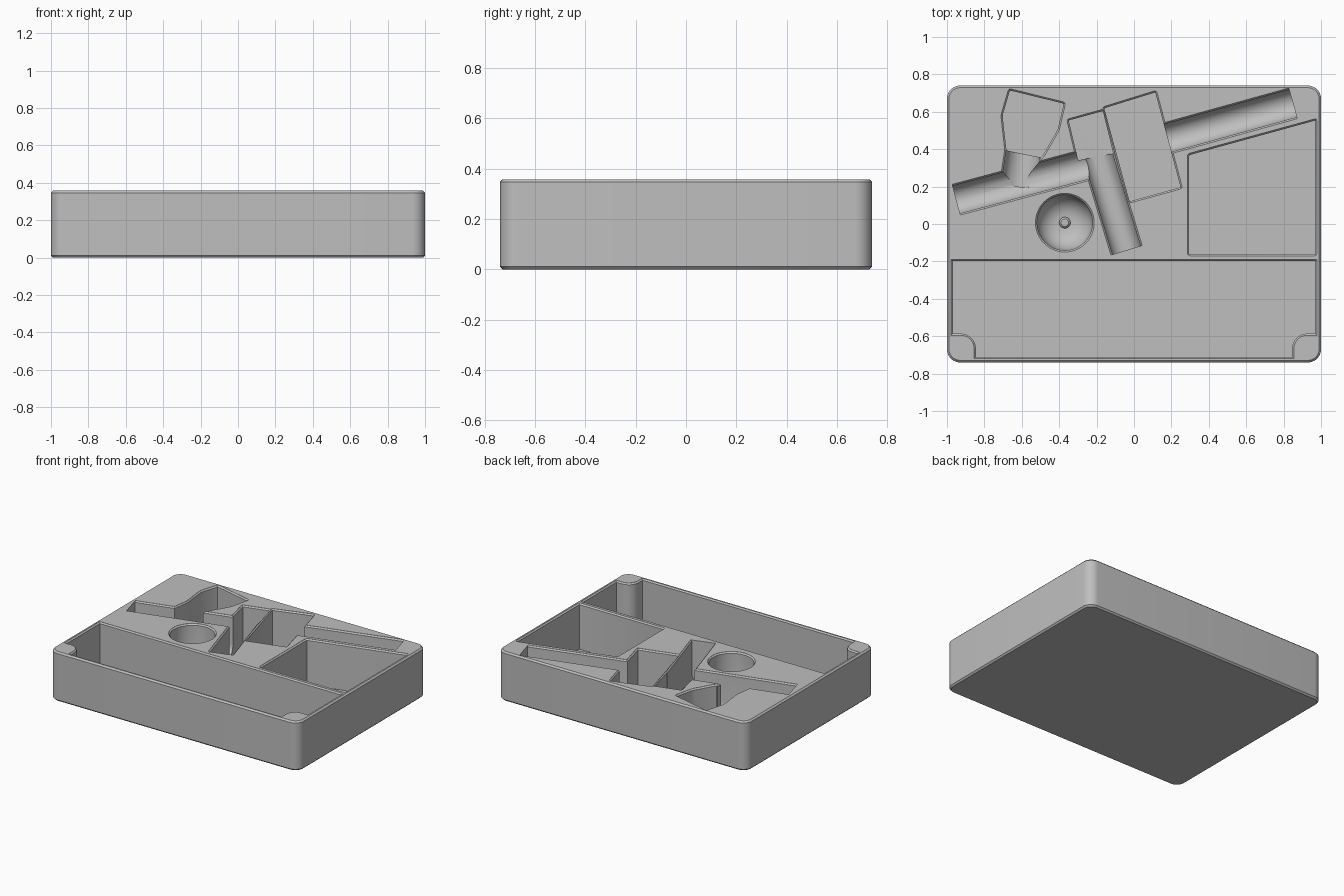
import bpy, bmesh
from math import cos, sin, pi
from mathutils import Vector

cube = bpy.data.objects.get("Cube")
if cube:
    bpy.data.objects.remove(cube, do_unlink=True)

TOP = 0.358
FLOOR = 0.025
ABOVE = TOP + 0.05
MOUTH = TOP - 0.001
CHAMFER = 0.009

grey = bpy.data.materials.new("plain grey")
grey.use_nodes = True
colour = (0.52, 0.52, 0.52, 1)
grey.diffuse_color = colour
grey.node_tree.nodes["Principled BSDF"].inputs["Base Color"].default_value = colour


def finish(bm, name):
    bmesh.ops.recalc_face_normals(bm, faces=bm.faces[:])
    mesh = bpy.data.meshes.new(name)
    bm.to_mesh(mesh)
    bm.free()
    mesh.materials.append(grey)
    obj = bpy.data.objects.new(name, mesh)
    bpy.context.collection.objects.link(obj)
    return obj


def extrude(bm, face, vec):
    """Extrude a face, keeping the start face, and return the new end face."""
    res = bmesh.ops.extrude_face_region(bm, geom=[face])["geom"]
    bmesh.ops.translate(bm, vec=vec, verts=[v for v in res if isinstance(v, bmesh.types.BMVert)])
    return next(f for f in res if isinstance(f, bmesh.types.BMFace))


def rounded(outline, size=0.014):
    """Replace each corner of an outline with a short curve."""
    pts = [Vector(p) for p in outline]
    result = []
    for i, p in enumerate(pts):
        a = p + (pts[i - 1] - p).normalized() * size
        b = p + (pts[(i + 1) % len(pts)] - p).normalized() * size
        result += [a, (a + 2 * p + b) / 4, b]
    return result


def pocket(name, outline, floor=FLOOR):
    """Flat-floored cutter with a chamfered mouth."""
    bm = bmesh.new()
    face = bm.faces.new([bm.verts.new((x, y, ABOVE)) for x, y in outline])
    face = extrude(bm, face, Vector((0, 0, MOUTH - ABOVE)))
    bmesh.ops.recalc_face_normals(bm, faces=bm.faces[:])
    bmesh.ops.inset_region(bm, faces=[face], thickness=CHAMFER, use_even_offset=True)
    for v in face.verts:
        v.co.z = MOUTH - CHAMFER
    extrude(bm, face, Vector((0, 0, floor - MOUTH + CHAMFER)))
    bm.faces.remove(face)
    return finish(bm, name)


def trough(name, start, end, width, bottom, steps=16):
    """Round-bottomed channel cutter between two points, flared at the mouth."""
    a = Vector((*start, 0))
    b = Vector((*end, 0))
    side = (b - a).normalized().cross(Vector((0, 0, 1)))
    r = width / 2 - CHAMFER
    flare = [(width / 2, ABOVE), (width / 2, MOUTH), (r, MOUTH - CHAMFER)]
    section = [(-w, z) for w, z in flare]
    section += [(-r * cos(pi * i / steps), bottom + r - r * sin(pi * i / steps))
                for i in range(steps + 1)]
    section += flare[::-1]
    bm = bmesh.new()
    face = bm.faces.new([bm.verts.new(a + side * w + Vector((0, 0, z))) for w, z in section])
    extrude(bm, face, b - a)
    return finish(bm, name)


def bowl(name, centre, r):
    """Turned cutter: straight upper wall, rounded base, small central peg."""
    peg, low, spring = 0.03, 0.04, 0.16
    prof = [(0, ABOVE), (r + CHAMFER, ABOVE), (r + CHAMFER, MOUTH), (r, MOUTH - CHAMFER)]
    prof += [(peg + (r - peg) * cos(pi / 2 * i / 8), spring - (spring - low) * sin(pi / 2 * i / 8))
             for i in range(9)]
    prof += [(peg, low + 0.025), (0.02, low + 0.035), (0, low + 0.035)]
    bm = bmesh.new()
    verts = [bm.verts.new((x, 0, z)) for x, z in prof]
    edges = [bm.edges.new(pair) for pair in zip(verts, verts[1:])]
    bmesh.ops.spin(bm, geom=verts + edges, cent=(0, 0, 0), axis=(0, 0, 1),
                   angle=2 * pi, steps=48)
    bmesh.ops.remove_doubles(bm, verts=bm.verts[:], dist=1e-4)
    bmesh.ops.translate(bm, verts=bm.verts[:], vec=(*centre, 0))
    return finish(bm, name)


# Tray block: rounded upright corners, small chamfers top and bottom
bm = bmesh.new()
bmesh.ops.create_cube(bm, size=1)
bmesh.ops.scale(bm, verts=bm.verts[:], vec=(2, 1.48, TOP))
bmesh.ops.translate(bm, verts=bm.verts[:], vec=(0, 0, TOP / 2))
upright = [e for e in bm.edges if abs(e.verts[0].co.z - e.verts[1].co.z) > 0.1]
bmesh.ops.bevel(bm, geom=upright, offset=0.07, segments=10, profile=0.5, affect='EDGES')
rims = [e for e in bm.edges if abs(e.verts[0].co.z - e.verts[1].co.z) < 0.01]
bmesh.ops.bevel(bm, geom=rims, offset=0.011, segments=1, affect='EDGES')
tray = finish(bm, "tray")

# Long front compartment with rounded posts in its front corners
front_half = [(0.978, -0.19), (0.978, -0.595)]
front_half += [(0.925 - 0.07 * sin(t), -0.665 + 0.07 * cos(t))
               for t in (pi / 2 * i / 8 for i in range(9))]
front_half.append((0.855, -0.72))
front_outline = front_half + [(-x, y) for x, y in reversed(front_half)]

side_outline = [(0.285, 0.375), (0.978, 0.565), (0.978, -0.17), (0.285, -0.17)]
body_outline = [(-0.17, 0.625), (0.12, 0.715), (0.26, 0.19), (-0.03, 0.11)]
block_outline = [(-0.36, 0.56), (-0.16, 0.615), (-0.1, 0.37), (-0.305, 0.33)]
cup_outline = [(-0.67, 0.725), (-0.365, 0.65), (-0.4, 0.5),
               (-0.49, 0.345), (-0.69, 0.385), (-0.712, 0.58)]

cutters = [
    pocket("front_compartment", front_outline),
    pocket("side_compartment", rounded(side_outline)),
    # Tool-shaped recess
    pocket("body_recess", rounded(body_outline)),
    pocket("block_recess", rounded(block_outline), floor=0.045),
    pocket("cup_recess", rounded(cup_outline), floor=0.05),
    trough("neck_recess", (-0.59, 0.4), (-0.62, 0.2), 0.2, 0.065),
    trough("left_tube_recess", (-0.95, 0.13), (-0.2, 0.331), 0.17, 0.075),
    trough("right_tube_recess", (0.14, 0.448), (0.85, 0.645), 0.17, 0.075),
    trough("handle_recess", (-0.21, 0.42), (-0.04, -0.14), 0.175, 0.04),
    bowl("round_recess", (-0.37, 0.007), 0.148),
]

# Carve each recess, then drop its cutter
bpy.context.view_layer.objects.active = tray
for cutter in cutters:
    cutter.hide_render = True
    mod = tray.modifiers.new(cutter.name, 'BOOLEAN')
    mod.operation = 'DIFFERENCE'
    mod.solver = 'EXACT'
    mod.object = cutter
    bpy.ops.object.modifier_apply(modifier=mod.name)
    bpy.data.objects.remove(cutter, do_unlink=True)

bpy.ops.object.select_all(action='DESELECT')
tray.select_set(True)
bpy.ops.object.shade_smooth_by_angle(angle=pi / 6)
